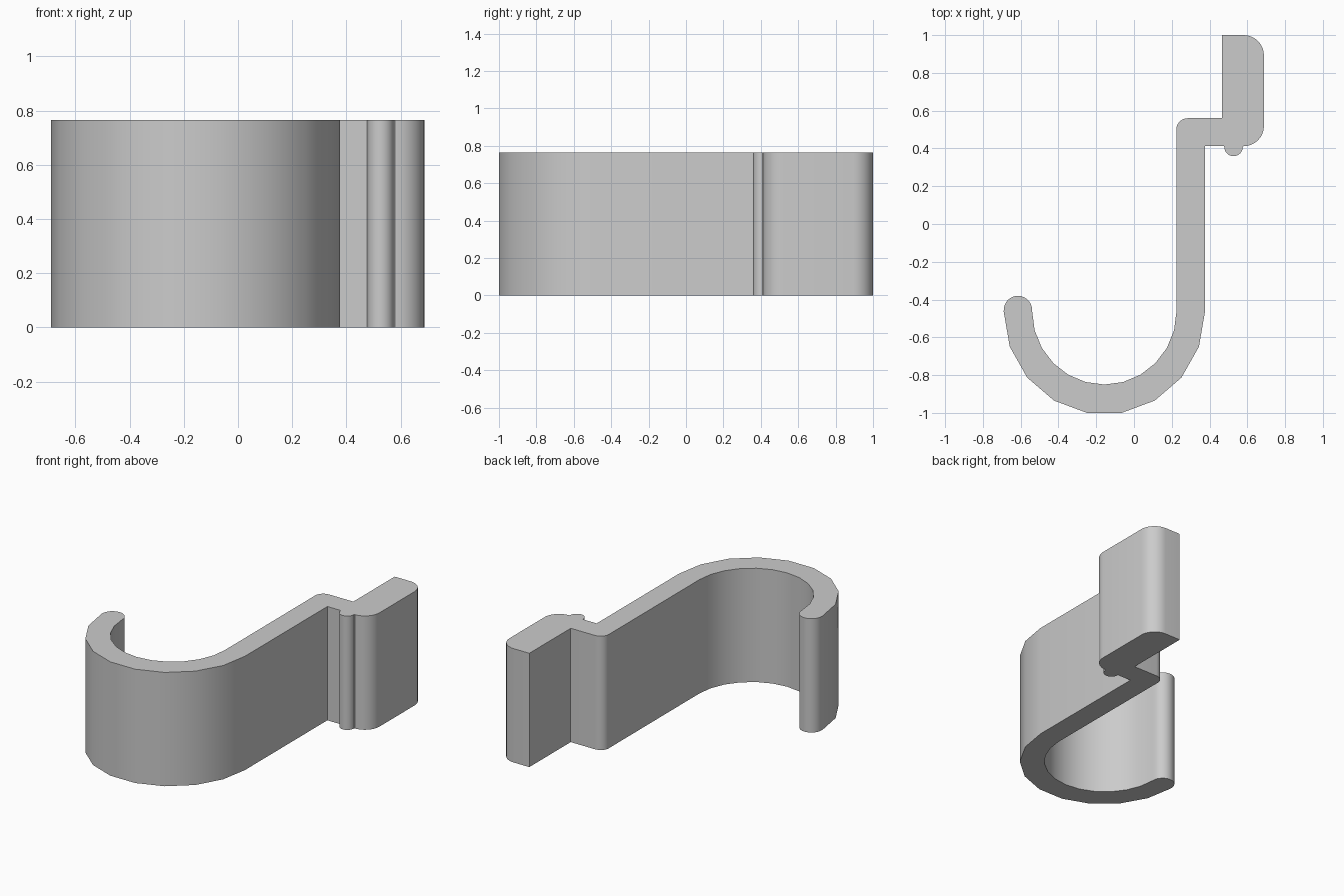
import bpy
import bmesh
import math

HEIGHT = 0.765

cube = bpy.data.objects.get("Cube")
if cube:
    bpy.data.objects.remove(cube, do_unlink=True)


def arc(cx, cy, rx, ry, start, end, steps):
    """Points along an elliptical arc, angles in degrees."""
    pts = []
    for i in range(steps + 1):
        a = math.radians(start + (end - start) * i / steps)
        pts.append((cx + rx * math.cos(a), cy + ry * math.sin(a)))
    return pts


# Hook outline, counter-clockwise from the hook tip
outline = []
outline += arc(-0.157, -0.463, 0.533, 0.545, 180, 360, 9)      # outer bend
outline += [(0.376, 0.412), (0.477, 0.412)]                    # shank and step
outline += arc(0.527, 0.408, 0.049, 0.049, 180, 360, 12)       # small ridge
outline += arc(0.58, 0.519, 0.108, 0.107, 270, 360, 8)         # lower corner
outline += arc(0.58, 0.893, 0.108, 0.107, 0, 90, 8)            # upper corner
outline += [(0.465, 1.0), (0.465, 0.56)]                       # back of the tab
outline += arc(0.285, 0.5, 0.061, 0.06, 90, 180, 8)            # shoulder
outline += arc(-0.157, -0.463, 0.382, 0.387, 360, 180, 12)     # inner bend
outline += arc(-0.6145, -0.457, 0.0755, 0.077, 0, 180, 12)[1:-1]  # rounded tip

# Extrude the outline upwards
bm = bmesh.new()
base = bm.faces.new([bm.verts.new((x, y, 0)) for x, y in outline])
top = bmesh.ops.extrude_face_region(bm, geom=[base], use_keep_orig=True)
moved = [v for v in top["geom"] if isinstance(v, bmesh.types.BMVert)]
bmesh.ops.translate(bm, vec=(0, 0, HEIGHT), verts=moved)
bmesh.ops.recalc_face_normals(bm, faces=bm.faces)
mesh = bpy.data.meshes.new("hook_clip")
bm.to_mesh(mesh)
bm.free()

hook = bpy.data.objects.new("hook_clip", mesh)
bpy.context.collection.objects.link(hook)

# Plain grey plastic
grey = bpy.data.materials.new("light_grey")
grey.use_nodes = True
colour = (0.6, 0.6, 0.6, 1)
grey.diffuse_color = colour
grey.node_tree.nodes["Principled BSDF"].inputs["Base Color"].default_value = colour
mesh.materials.append(grey)

# Smooth bends, crisp edges
bpy.ops.object.select_all(action="DESELECT")
hook.select_set(True)
bpy.context.view_layer.objects.active = hook
bpy.ops.object.shade_smooth_by_angle(angle=math.radians(30))
